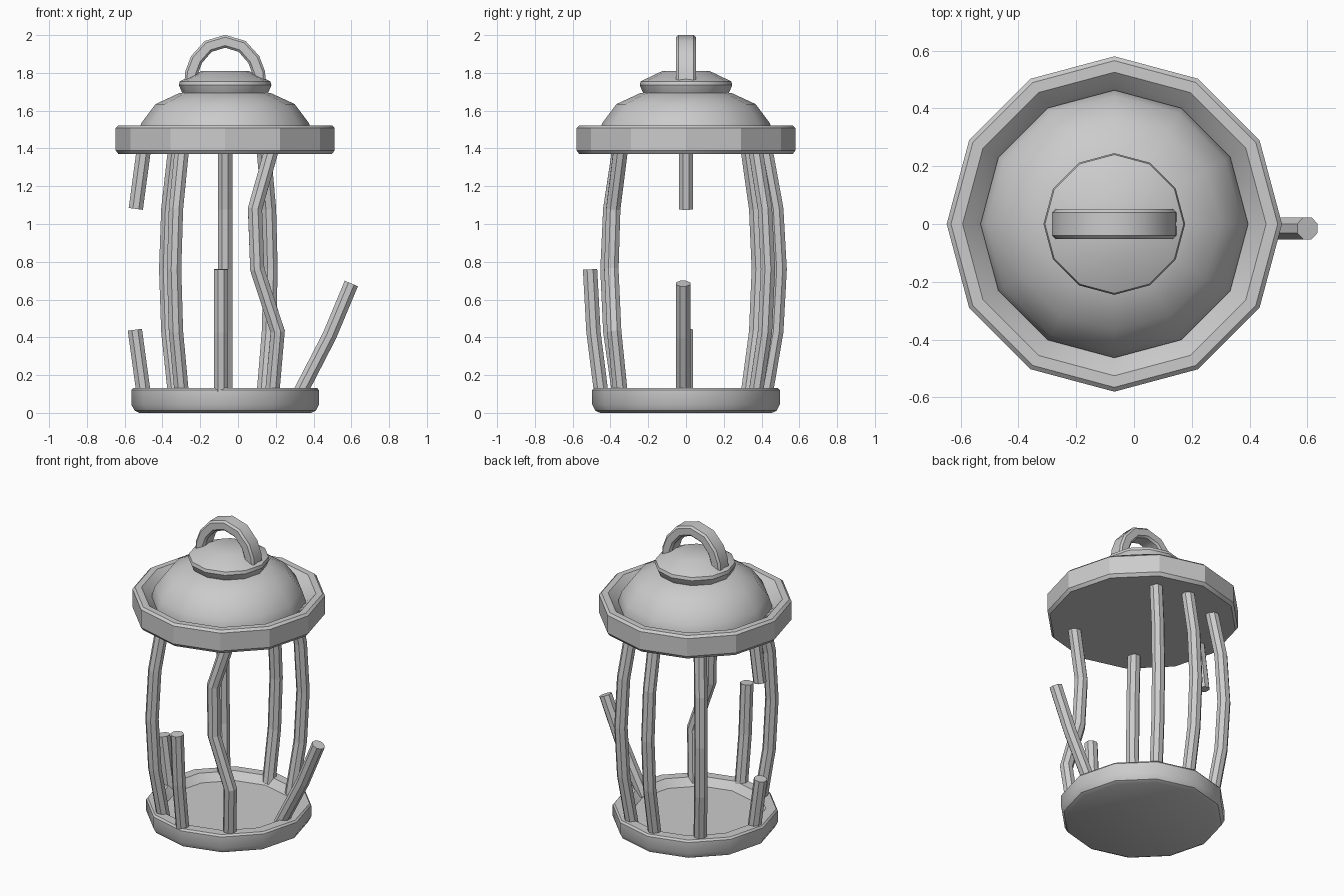
import bpy, bmesh
from math import cos, sin, pi, radians
from mathutils import Vector

if "Cube" in bpy.data.objects:
    bpy.data.objects.remove(bpy.data.objects["Cube"])

CX = -0.068  # axis of the cage


def finish(name, bm, angle=None):
    bmesh.ops.recalc_face_normals(bm, faces=bm.faces[:])
    me = bpy.data.meshes.new(name)
    bm.to_mesh(me)
    bm.free()
    ob = bpy.data.objects.new(name, me)
    bpy.context.collection.objects.link(ob)
    if angle:
        bpy.ops.object.select_all(action='DESELECT')
        ob.select_set(True)
        bpy.context.view_layer.objects.active = ob
        bpy.ops.object.shade_smooth_by_angle(angle=radians(angle))
    return ob


def skin(name, rings, angle=None):
    """Bridge successive rings of points and cap both ends."""
    bm = bmesh.new()
    loops = [[bm.verts.new(p) for p in r] for r in rings]
    for a, b in zip(loops, loops[1:]):
        for i in range(len(a)):
            j = (i + 1) % len(a)
            bm.faces.new((a[i], a[j], b[j], b[i]))
    bm.faces.new(loops[0][::-1])
    bm.faces.new(loops[-1])
    return finish(name, bm, angle)


def lathe(name, profile, angle=None, n=12):
    rings = [[(CX + r * cos(2 * pi * i / n), r * sin(2 * pi * i / n), z)
              for i in range(n)] for r, z in profile]
    return skin(name, rings, angle)


def sweep(name, path, section, angle=None):
    pts = [Vector(p) for p in path]
    rings = []
    for i, p in enumerate(pts):
        t = (pts[min(i + 1, len(pts) - 1)] - pts[max(i - 1, 0)]).normalized()
        u = Vector((0, 1, 0))
        u = (u - t * u.dot(t)).normalized()
        v = t.cross(u)
        rings.append([p + u * a + v * b for a, b in section])
    return skin(name, rings, angle)


# Base tray with a shallow floor
lathe("base_tray", [(0.455, 0), (0.48, 0.012), (0.497, 0.045), (0.497, 0.12),
                    (0.487, 0.132), (0.425, 0.132), (0.385, 0.085)], 35)

# Roof rim with a sloped inner groove
lathe("roof_rim", [(0.565, 1.37), (0.58, 1.39), (0.58, 1.508), (0.565, 1.522),
                   (0.525, 1.522), (0.485, 1.485), (0.462, 1.46)], 25)

# Dome and its cap
lathe("roof_dome", [(0.463, 1.43), (0.463, 1.475), (0.443, 1.535), (0.368, 1.635),
                    (0.245, 1.692), (0.15, 1.705)], 45)
lathe("roof_cap", [(0.22, 1.685), (0.23, 1.70), (0.245, 1.735), (0.24, 1.755),
                   (0.125, 1.81)], 35)

# Carrying loop
half = [(0.182, 1.74), (0.178, 1.80), (0.152, 1.87), (0.09, 1.94)]
arch = [(-x, z) for x, z in half] + [(0, 1.967)] + half[::-1]
w, h, c = 0.052, 0.034, 0.012
sect = [(-w + c, -h), (w - c, -h), (w, -h + c), (w, h - c),
        (w - c, h), (-w + c, h), (-w, h - c), (-w, -h + c)]
sweep("top_loop", [(CX + x, 0, z) for x, z in arch], sect, 35)

# Octagonal bars
octagon = [(0.041 * cos((i + 0.5) * pi / 4), 0.041 * sin((i + 0.5) * pi / 4))
           for i in range(8)]
LEVELS = [(0.09, 0.42), (0.43, 0.478), (0.76, 0.496), (1.08, 0.478), (1.40, 0.42)]


def bowed(name, deg, levels):
    a = radians(deg)
    sweep(name, [(CX + r * cos(a), r * sin(a), z) for z, r in levels], octagon)


for name, deg in (("bar_back_right", 61), ("bar_back", 90),
                  ("bar_back_left", 129), ("bar_front_left", 237)):
    bowed(name, deg, LEVELS)

# Broken bars: left one snapped in two, front one snapped off halfway
bowed("broken_left_lower", 180, [(0.09, 0.43), (0.44, 0.478)])
bowed("broken_left_upper", 180, [(1.08, 0.473), (1.40, 0.43)])
sweep("broken_front", [(-0.09, -0.447, 0.09), (-0.09, -0.49, 0.43),
                       (-0.09, -0.508, 0.76)], octagon)

# Bent bars: front right is dented, right one is pried outwards
sweep("bent_front_right", [(0.18, -0.345, 0.09), (0.21, -0.38, 0.43),
                           (0.102, -0.395, 0.76), (0.09, -0.385, 1.08),
                           (0.18, -0.345, 1.40)], octagon)
sweep("bent_right", [(0.32, -0.015, 0.09), (0.485, -0.015, 0.41),
                     (0.60, -0.015, 0.685)], octagon)
